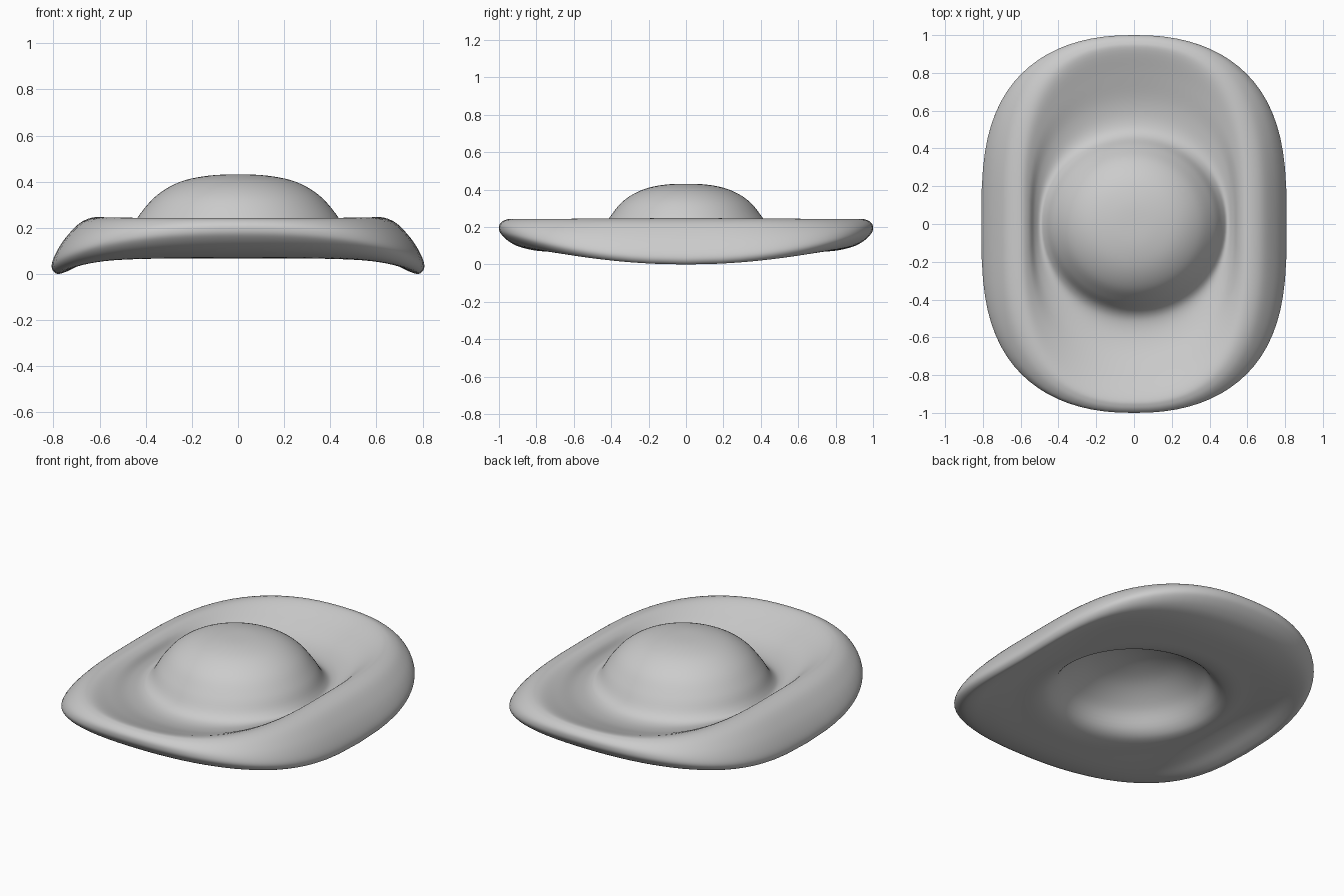
import bpy, bmesh, math
from mathutils import Vector

if "Cube" in bpy.data.objects:
    bpy.data.objects.remove(bpy.data.objects["Cube"])

SEG, SUB = 80, 5

# Cross-section stations from crown top, over the brim, to the underside:
# (side x, side z, end y, end z, squareness: 0 = ellipse, 1 = brim outline)
stations = [
    (.00, .434, .00, .434, 0), (.13, .428, .13, .427, 0), (.25, .402, .245, .397, 0),
    (.35, .345, .34, .338, 0), (.425, .262, .41, .252, 0), (.468, .190, .47, .165, 0),
    (.495, .162, .54, .138, .1), (.527, .186, .65, .150, .4), (.557, .230, .79, .195, .8),
    (.605, .250, .92, .241, 1), (.68, .227, .965, .241, 1), (.75, .156, .993, .222, 1),
    (.795, .082, 1.0, .197, 1), (.808, .031, .99, .167, 1), (.785, .003, .95, .128, 1),
    (.74, .014, .89, .097, 1), (.67, .047, .79, .075, .9), (.58, .070, .65, .070, .6),
    (.50, .076, .53, .074, .1), (.446, .110, .445, .106, 0), (.37, .205, .37, .202, 0),
    (.25, .287, .25, .284, 0), (.12, .328, .12, .327, 0), (.00, .340, .00, .340, 0),
]


def spline(points, sub):
    """Catmull-Rom refinement of the stations."""
    pts = [Vector(p) for p in points]
    mirror = lambda p: Vector((-p[0], p[1], -p[2], p[3], p[4]))
    pts = [mirror(pts[1])] + pts + [mirror(pts[-2])]
    out = []
    for i in range(1, len(pts) - 2):
        a, b, c, d = pts[i - 1:i + 3]
        for k in range(sub):
            t = k / sub
            out.append(.5 * (2 * b + (c - a) * t + (2 * a - 5 * b + 4 * c - d) * t * t
                             + (3 * b - a - 3 * c + d) * t ** 3))
    return out + [pts[-2]]


def ring(bm, s):
    """Superellipse loop whose height blends from the sides to the ends."""
    sx, sz, ey, ez, sq = s
    loop = []
    for k in range(SEG):
        a = 2 * math.pi * k / SEG
        c, d = math.cos(a), math.sin(a)
        u = math.copysign(abs(c) ** (2 / (2 + .3 * sq)), c)
        v = math.copysign(abs(d) ** (2 / (2 + 1.05 * sq)), d)
        loop.append(bm.verts.new((sx * u, ey * v, sz + (ez - sz) * v * v)))
    return loop


# Hat shell: crown and curled brim as one skin
bm = bmesh.new()
rows = spline(stations, SUB)
top = bm.verts.new((0, 0, rows[0][1]))
under = bm.verts.new((0, 0, rows[-1][1]))
loops = [ring(bm, s) for s in rows[1:-1]]
for k in range(SEG):
    j = (k + 1) % SEG
    bm.faces.new((top, loops[0][k], loops[0][j]))
    bm.faces.new((under, loops[-1][j], loops[-1][k]))
    for p, q in zip(loops, loops[1:]):
        bm.faces.new((p[k], q[k], q[j], p[j]))
bmesh.ops.recalc_face_normals(bm, faces=bm.faces)
for f in bm.faces:
    f.smooth = True
low = min(v.co.z for v in bm.verts)
bmesh.ops.translate(bm, verts=bm.verts, vec=(0, 0, -low))
me = bpy.data.meshes.new("brimmed_hat")
bm.to_mesh(me)
bm.free()
bpy.context.collection.objects.link(bpy.data.objects.new("brimmed_hat", me))
